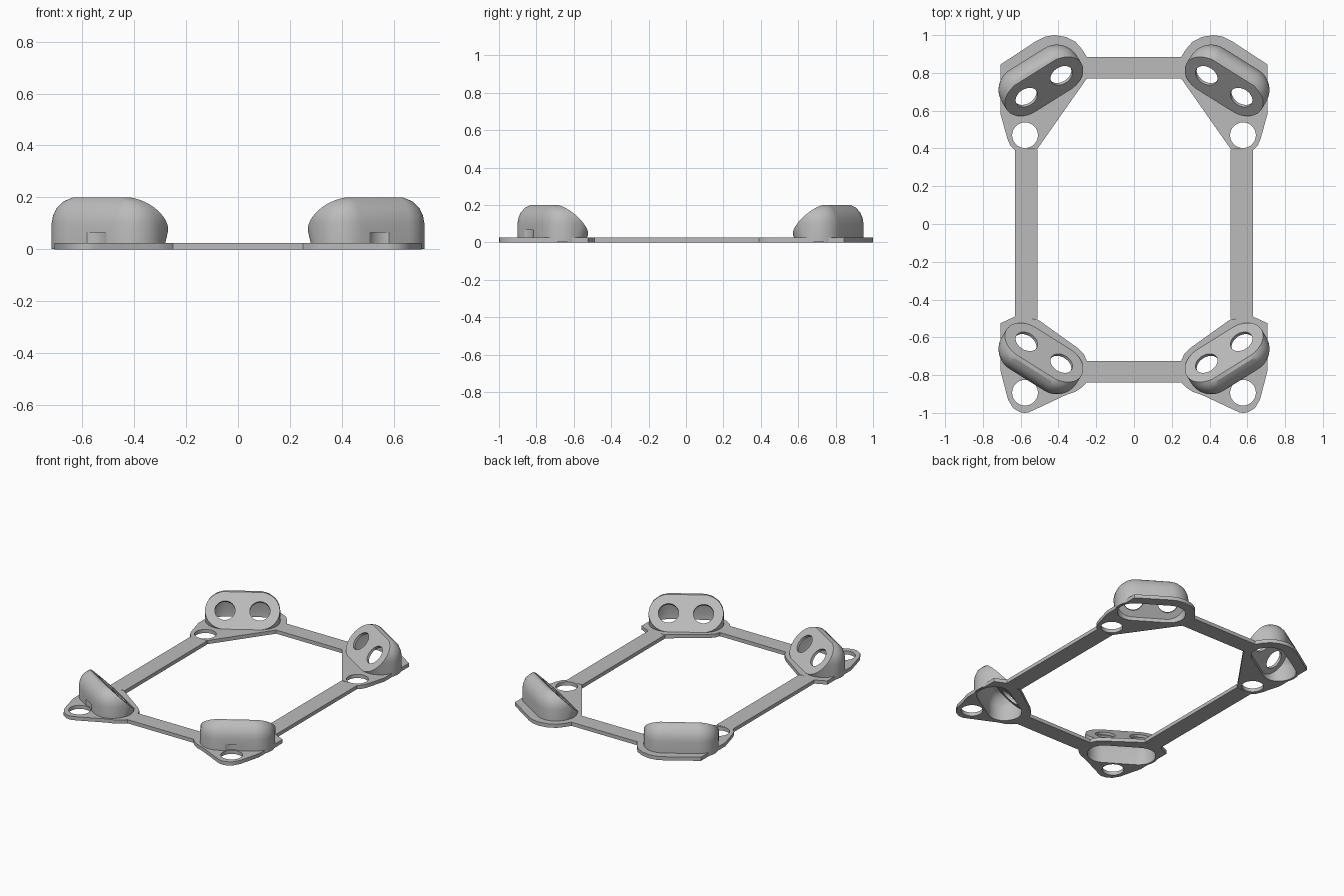
import bpy, bmesh, math
from mathutils import Vector, Matrix

if "Cube" in bpy.data.objects:
    bpy.data.objects.remove(bpy.data.objects["Cube"], do_unlink=True)

grey = bpy.data.materials.new("plain grey")
grey.use_nodes = True
grey.diffuse_color = (0.5, 0.5, 0.5, 1)
grey.node_tree.nodes["Principled BSDF"].inputs["Base Color"].default_value = (0.5, 0.5, 0.5, 1)

THICK = 0.025      # base plate
WALL = 0.018       # hood shell
SPREAD = 0.109     # half distance between the two eye holes
RADIUS = 0.124     # rounded ends of the hood face
TURN = math.radians(32)


def to_object(name, bm):
    bmesh.ops.recalc_face_normals(bm, faces=bm.faces)
    mesh = bpy.data.meshes.new(name)
    bm.to_mesh(mesh)
    bm.free()
    mesh.materials.append(grey)
    obj = bpy.data.objects.new(name, mesh)
    bpy.context.collection.objects.link(obj)
    return obj


def slab(name, outline):
    bm = bmesh.new()
    face = bm.faces.new([bm.verts.new((x, y, 0)) for x, y in outline])
    top = bmesh.ops.extrude_face_region(bm, geom=[face])["geom"]
    verts = [g for g in top if isinstance(g, bmesh.types.BMVert)]
    bmesh.ops.translate(bm, verts=verts, vec=(0, 0, THICK))
    return to_object(name, bm)


def rectangle(x0, x1, y0, y1):
    return [(x0, y0), (x1, y0), (x1, y1), (x0, y1)]


def cylinder(name, centre, axis, radius, depth):
    bm = bmesh.new()
    turn = Vector(axis).to_track_quat('Z', 'Y').to_matrix().to_4x4()
    bmesh.ops.create_cone(bm, cap_ends=True, segments=48, radius1=radius, radius2=radius,
                          depth=depth, matrix=Matrix.Translation(centre) @ turn)
    return to_object(name, bm)


def stadium(radius, n=20):
    """Points of a long rounded shape with straight sides."""
    for side in (1, -1):
        for i in range(n + 1):
            a = math.pi * (i / n - 0.5)
            yield side * (SPREAD + radius * math.cos(a)), radius * math.sin(a)


def finish(obj, cutters=(), mirror=False):
    bpy.ops.object.select_all(action='DESELECT')
    obj.select_set(True)
    bpy.context.view_layer.objects.active = obj
    for c in cutters:
        mod = obj.modifiers.new("cut", 'BOOLEAN')
        mod.operation, mod.solver, mod.object = 'DIFFERENCE', 'EXACT', c
        bpy.ops.object.modifier_apply(modifier=mod.name)
    if mirror:
        mod = obj.modifiers.new("other side", 'MIRROR')
        mod.use_mirror_merge = False
        bpy.ops.object.modifier_apply(modifier=mod.name)
    bpy.ops.object.shade_smooth_by_angle(angle=math.radians(30))


def hood_solid(name, centre, sy, inset, floor):
    """Tilted rounded face hulled with shrinking rounded layers behind it."""
    u = Vector((math.cos(TURN), -sy * math.sin(TURN), 0))
    b = Vector((math.sin(TURN), sy * math.cos(TURN), 0))
    up = Vector((0, 0, 1))
    normal = (up - b).normalized()
    slope = (up + b).normalized()
    mid = Vector((*centre, 0.1125)) - normal * inset
    points = [mid + u * p + slope * q for p, q in stadium(RADIUS - inset)]
    # height, radius, distance of the layer's middle behind the face
    layers = [(floor, 0.124, 0.047), (0.10, 0.124, 0.047), (0.13, 0.118, 0.048),
              (0.16, 0.102, 0.052), (0.185, 0.07, 0.062), (0.20, 0.02, 0.088)]
    for i, (z, radius, back) in enumerate(layers):
        z = z - inset if i > 1 else z
        for p, q in stadium(max(radius - inset, 0.002)):
            v = Vector((*centre, z)) + u * p + b * (q + back)
            if (v - mid).dot(normal) < 0:
                points.append(v)
    bm = bmesh.new()
    for p in points:
        bm.verts.new(p)
    bmesh.ops.remove_doubles(bm, verts=bm.verts, dist=0.0003)
    hull = bmesh.ops.convex_hull(bm, input=bm.verts)
    loose = {g for g in hull["geom_interior"] + hull["geom_unused"]
             if isinstance(g, bmesh.types.BMVert)}
    bmesh.ops.delete(bm, geom=list(loose), context='VERTS')
    bmesh.ops.dissolve_limit(bm, angle_limit=0.005, verts=bm.verts, edges=bm.edges)
    return to_object(name, bm), u, normal


# Corner plates, on the left side and mirrored to the right
back_outline = [(.51, .40), (.25, .77), (.25, .885), (.275, .925), (.31, .965), (.36, .99),
                (.42, 1), (.47, .992), (.515, .97), (.706, .845), (.706, .58), (.67, .45),
                (.655, .415), (.63, .39)]
front_outline = [(.51, -.505), (.30, -.655), (.265, -.69), (.25, -.725), (.25, -.84),
                 (.275, -.865), (.31, -.888), (.36, -.905), (.53, -.985), (.56, -.998),
                 (.58, -1), (.605, -.996), (.64, -.975), (.667, -.93), (.706, -.78),
                 (.706, -.525), (.63, -.49)]
corners = [("back", back_outline, 1, (.476, .728), (.577, .47)),
           ("front", front_outline, -1, (.476, -.68), (.577, -.893))]

for label, outline, sy, centre, screw in corners:
    plate = slab(label + "_corner_plates", outline)
    hood, u, normal = hood_solid(label + "_sensor_hoods", centre, sy, 0, 0.002)
    cavity = hood_solid("cavity_cutter", centre, sy, WALL, -0.02)[0]
    screw_hole = cylinder("screw_cutter", (*screw, 0), (0, 0, 1), 0.068, 0.2)
    clearance = cylinder("clearance_cutter", (*screw, 0), (0, 0, 1), 0.077, 0.13)
    face_mid = Vector((*centre, 0.1125))
    eyes = [cylinder("eye_cutter", face_mid + u * s * SPREAD, normal, 0.063, 0.1)
            for s in (-1, 1)]
    finish(plate, [cavity, screw_hole], mirror=True)
    finish(hood, [cavity, *eyes, clearance], mirror=True)
    for cutter in [cavity, screw_hole, clearance, *eyes]:
        bpy.data.objects.remove(cutter, do_unlink=True)

# Connecting bars
finish(slab("back_bar", rectangle(-.25, .25, .77, .885)))
finish(slab("front_bar", rectangle(-.25, .25, -.84, -.725)))
finish(slab("side_bars", rectangle(.51, .63, -.5, .395)), mirror=True)
